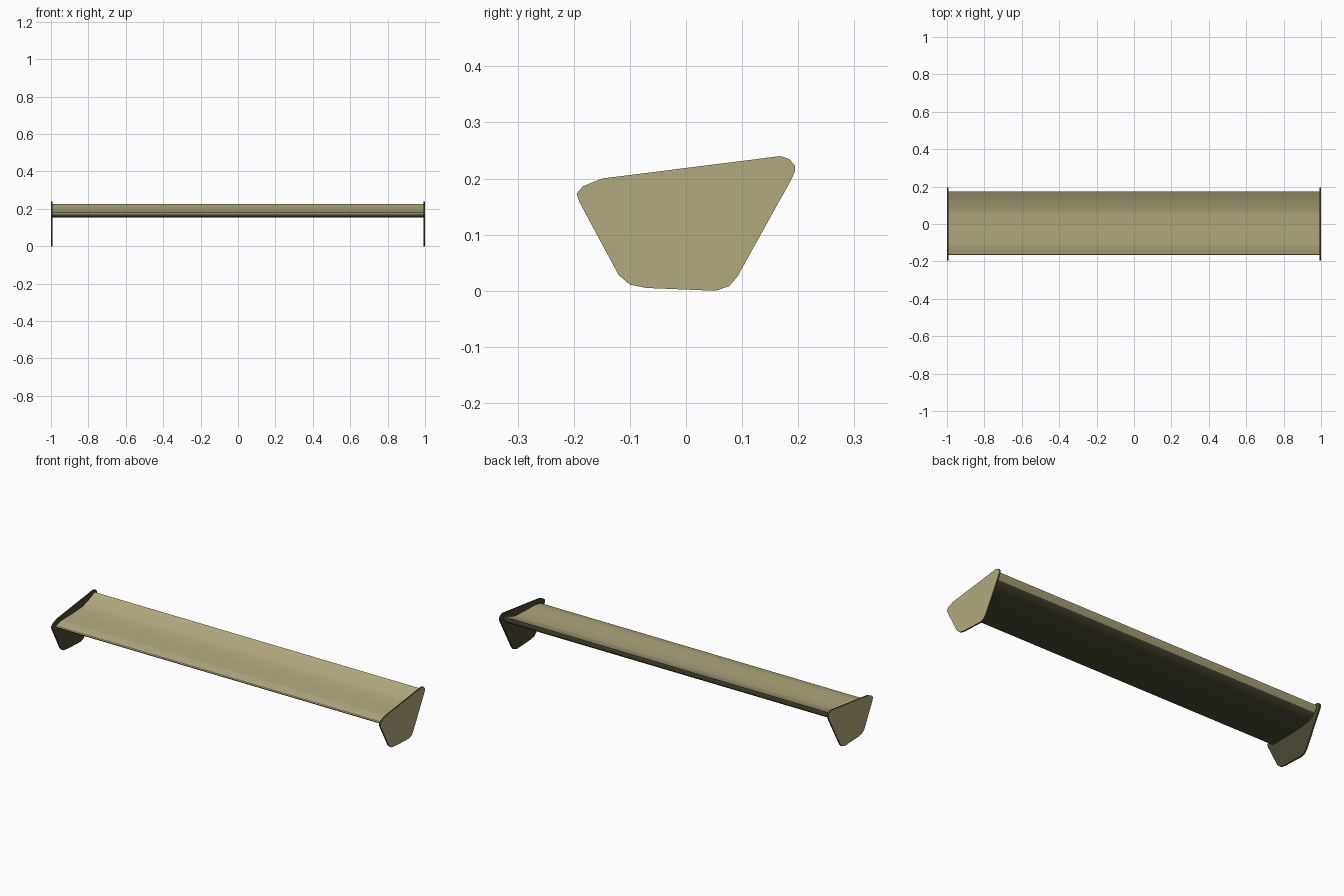
import bpy
import bmesh
import math

cube = bpy.data.objects.get("Cube")
if cube:
    bpy.data.objects.remove(cube, do_unlink=True)


def make_material(name, colour):
    mat = bpy.data.materials.new(name)
    mat.use_nodes = True
    mat.diffuse_color = colour
    mat.node_tree.nodes["Principled BSDF"].inputs["Base Color"].default_value = colour
    return mat


paint = make_material("khaki_paint", (0.44, 0.40, 0.21, 1))
dark = make_material("dark_olive", (0.07, 0.065, 0.035, 1))


def extrude_profile(name, profile, x0, x1, smooth_angle, is_dark):
    """Sweep a closed (y, z) outline along x; is_dark picks dark faces by normal."""
    bm = bmesh.new()
    face = bm.faces.new([bm.verts.new((x0, y, z)) for y, z in profile])
    swept = bmesh.ops.extrude_face_region(bm, geom=[face], use_keep_orig=True)
    verts = [v for v in swept["geom"] if isinstance(v, bmesh.types.BMVert)]
    bmesh.ops.translate(bm, verts=verts, vec=(x1 - x0, 0, 0))
    bmesh.ops.recalc_face_normals(bm, faces=bm.faces)
    bm.normal_update()
    for f in bm.faces:
        f.material_index = int(is_dark(f.normal))
    mesh = bpy.data.meshes.new(name)
    bm.to_mesh(mesh)
    bm.free()
    mesh.materials.append(paint)
    mesh.materials.append(dark)
    obj = bpy.data.objects.new(name, mesh)
    bpy.context.collection.objects.link(obj)
    bpy.ops.object.select_all(action="DESELECT")
    obj.select_set(True)
    bpy.context.view_layer.objects.active = obj
    bpy.ops.object.shade_smooth_by_angle(angle=math.radians(smooth_angle))


# Blade: sloped nose, hollow top rising to an undercut trailing edge, dark underside
blade_top = [(-0.166, 0.164), (-0.162, 0.169), (-0.118, 0.18), (-0.108, 0.181),
             (-0.03, 0.182), (0.06, 0.186), (0.075, 0.189), (0.12, 0.203),
             (0.15, 0.215), (0.174, 0.226)]
blade_under = [(0.157, 0.194), (0.14, 0.179), (0.11, 0.166), (0.05, 0.158),
               (-0.03, 0.155), (-0.155, 0.155)]
extrude_profile("wing_blade", blade_top + blade_under, -0.993, 0.993, 35,
                lambda n: n.z < -0.6)

# End plates: thin trapezoids with rounded corners, painted on the outer face only
plate = [(-0.195, 0.173), (-0.184, 0.186), (-0.15, 0.2), (0.168, 0.24),
         (0.184, 0.235), (0.194, 0.223), (0.194, 0.212), (0.186, 0.195),
         (0.092, 0.026), (0.077, 0.008), (0.052, 0.0), (-0.07, 0.005),
         (-0.1, 0.011), (-0.12, 0.028), (-0.19, 0.158)]
for side, name in ((1, "left_end_plate"), (-1, "right_end_plate")):
    extrude_profile(name, plate, side * 0.992, side * 1.0, 30,
                    lambda n: n.x * side < 0.5)
